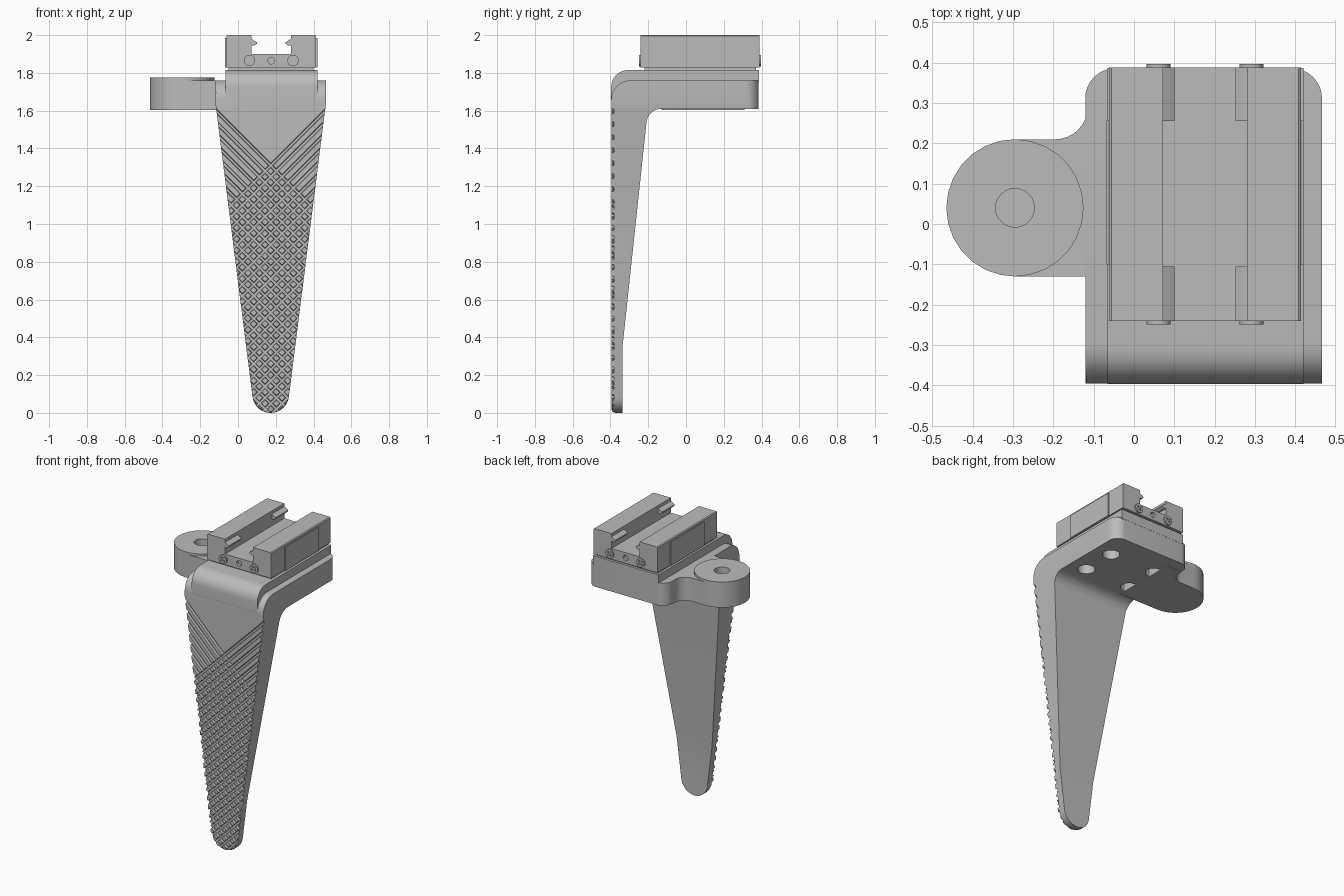
import bpy, bmesh, math
from mathutils import Vector

if "Cube" in bpy.data.objects:
    bpy.data.objects.remove(bpy.data.objects["Cube"], do_unlink=True)

grey = bpy.data.materials.new("light_grey")
grey.use_nodes = True
grey.diffuse_color = (0.5, 0.5, 0.5, 1)
grey.node_tree.nodes["Principled BSDF"].inputs["Base Color"].default_value = (0.5, 0.5, 0.5, 1)

MID = 0.173      # centre line of the bracket
RAIL_Y = 0.075   # middle of the rail
FRONT = -0.395


def finish(name, bm):
    bmesh.ops.recalc_face_normals(bm, faces=bm.faces)
    mesh = bpy.data.meshes.new(name)
    bm.to_mesh(mesh)
    bm.free()
    mesh.materials.append(grey)
    ob = bpy.data.objects.new(name, mesh)
    bpy.context.collection.objects.link(ob)
    return ob


def place(axis, u, v, d):
    return {"x": (d, u, v), "y": (u, d, v), "z": (u, v, d)}[axis]


def add_prism(bm, pts, axis, a, b):
    low = [bm.verts.new(place(axis, u, v, a)) for u, v in pts]
    high = [bm.verts.new(place(axis, u, v, b)) for u, v in pts]
    bm.faces.new(low)
    bm.faces.new(high)
    for i in range(len(pts)):
        j = (i + 1) % len(pts)
        bm.faces.new((low[i], low[j], high[j], high[i]))


def prism(name, pts, axis, a, b):
    bm = bmesh.new()
    add_prism(bm, pts, axis, a, b)
    return finish(name, bm)


def prisms(name, shapes, axis, a, b):
    bm = bmesh.new()
    for pts in shapes:
        add_prism(bm, pts, axis, a, b)
    return finish(name, bm)


def arc(cu, cv, r, start, end, n=8):
    angles = [math.radians(start + (end - start) * i / n) for i in range(n + 1)]
    return [(cu + r * math.cos(t), cv + r * math.sin(t)) for t in angles]


def circle(cu, cv, r, n=24):
    return arc(cu, cv, r, 0, 360, n)[:-1]


def rect(u0, u1, v0, v1):
    return [(u0, v0), (u1, v0), (u1, v1), (u0, v1)]


def activate(ob):
    bpy.ops.object.select_all(action="DESELECT")
    ob.select_set(True)
    bpy.context.view_layer.objects.active = ob


def boolean(ob, cutter, operation="DIFFERENCE"):
    mod = ob.modifiers.new("cut", "BOOLEAN")
    mod.operation, mod.object, mod.solver = operation, cutter, "EXACT"
    activate(ob)
    bpy.ops.object.modifier_apply(modifier=mod.name)
    bpy.data.objects.remove(cutter, do_unlink=True)


def smooth(ob):
    activate(ob)
    bpy.ops.object.shade_smooth_by_angle(angle=math.radians(25))


# Bracket: side profile, trimmed by its front outline and its plan
side = ([(FRONT, 0), (-0.335, 0), (-0.335, 0.36), (-0.21, 1.53)]
        + arc(-0.13, 1.53, 0.08, 172, 90) + [(0.385, 1.61), (0.385, 1.76)]
        + arc(-0.295, 1.66, 0.1, 90, 180))
bracket = prism("bracket", side, "x", -0.3, 0.6)

half = [(0.293, 2.1), (0.293, 1.64), (0.285, 1.58)]
outline = ([(MID - x, z) for x, z in half] + arc(MID, 0.097, 0.097, 187, 353, 16)
           + [(MID + x, z) for x, z in reversed(half)])
bm = bmesh.new()
add_prism(bm, outline, "y", FRONT, 0.6)
rim = [e for e in bm.edges if all(abs(v.co.y - FRONT) < 1e-4 for v in e.verts)]
bmesh.ops.bevel(bm, geom=rim, offset=0.02, segments=2, profile=0.5, affect="EDGES")
boolean(bracket, finish("outline_cutter", bm), "INTERSECT")
plan = ([(-0.2, -0.6), (0.6, -0.6), (0.6, 0.2), (0.466, 0.2)]
        + arc(0.391, 0.311, 0.075, 0, 90) + arc(-0.046, 0.311, 0.075, 90, 180) + [(-0.2, 0.2)])
boolean(bracket, prism("plan_cutter", plan, "z", -0.1, 2.1), "INTERSECT")

# Crossed grip grooves on the front
for slope in (1, -1):
    bm = bmesh.new()
    along = Vector((1, 0, slope)).normalized()
    across = Vector((-slope, 0, 1)).normalized()
    for k in range(25):
        mid = Vector((MID, 0, 1.31 - 0.06 * k))
        ends = []
        for t in (-0.6, 0.6):
            ends.append([bm.verts.new(mid + along * t + across * w + Vector((0, y, 0)))
                         for w, y in ((-0.013, -0.41), (0.013, -0.41), (0.006, -0.38), (-0.006, -0.38))])
        bm.faces.new(ends[0])
        bm.faces.new(ends[1])
        for i in range(4):
            j = (i + 1) % 4
            bm.faces.new((ends[0][i], ends[0][j], ends[1][j], ends[1][i]))
    boolean(bracket, finish("groove_cutter", bm))

# Blind holes under the plate
spots = [(MID + sx * 0.17, RAIL_Y + sy * 0.117) for sx in (-1, 1) for sy in (-1, 1)]
boolean(bracket, prisms("hole_cutter", [circle(x, y, 0.053) for x, y in spots], "z", 1.5, 1.71))
smooth(bracket)

# Raised strip wrapped over the top of the bracket
strip = ([(0.386, 1.75), (0.386, 1.815)] + arc(-0.306, 1.725, 0.09, 90, 180)
         + [(FRONT - 0.001, 1.66)] + arc(-0.295, 1.65, 0.095, 180, 90))
smooth(prism("raised_strip", strip, "x", -0.066, 0.42))

# Side lug with its round boss
lug_pts = ([(0, -0.13), (0, 0.31), (-0.115, 0.31), (-0.115, 0.29)] + arc(-0.195, 0.29, 0.08, 0, -90)
           + arc(-0.295, 0.04, 0.17, 90, 270, 14))
lug = prism("side_lug", lug_pts, "z", 1.604, 1.76)
boss = prism("lug_boss", circle(-0.295, 0.04, 0.17, 28), "z", 1.76, 1.775)
for part in (lug, boss):
    boolean(part, prism("lug_hole_cutter", circle(-0.295, 0.04, 0.048), "z", 1.66, 1.9))
    smooth(part)

# Slotted rail
right_half = [(0.238, 1.828), (0.238, 1.995), (0.232, 2.0), (0.104, 2.0), (0.104, 1.9)]
rail_pts = right_half + [(-x, z) for x, z in reversed(right_half)]
rail = prism("rail", [(MID + 0.003 + x, z) for x, z in rail_pts], "y", -0.24, 0.388)
for y0, y1 in ((-0.26, -0.22), (0.37, 0.41)):
    boolean(rail, prism("end_hole_cutter", circle(MID + 0.003, 1.865, 0.018, 16), "y", y0, y1))
smooth(rail)
prism("rail_foot", rect(-0.05, 0.4, -0.22, 0.37), "z", 1.81, 1.83)

# Side pads along the middle of the rail
for s in (-1, 1):
    face = MID + 0.003 + s * 0.236
    prism("rail_side_pad", rect(-0.1, 0.257, 1.828, 1.985), "x", face, face + s * 0.008)

# Inner clamping lips at both ends of the slot
for s in (-1, 1):
    wall = MID + 0.003 + s * 0.106
    lip = [(wall, 1.98), (wall - s * 0.018, 1.97)]
    lip += [(wall - s * 0.03, 1.962), (wall - s * 0.03, 1.954), (wall - s * 0.018, 1.946), (wall, 1.946)]
    for y0, y1 in ((-0.24, -0.105), (0.255, 0.388)):
        prism("slot_lip", lip, "y", y0, y1)

# Cross-head screws on both rail ends
for x in (MID - 0.112, MID + 0.118):
    for y, out in ((-0.24, -1), (0.388, 1)):
        screw = prism("end_screw", circle(x, 1.865, 0.03), "y", y - out * 0.005, y + out * 0.009)
        for turn in (45, 135):
            bar = arc(x, 1.865, 0.02, turn - 14, turn + 14, 1) + arc(x, 1.865, 0.02, turn + 166, turn + 194, 1)
            boolean(screw, prism("cross_cutter", bar, "y", y + out * 0.002, y + out * 0.02))
        smooth(screw)
